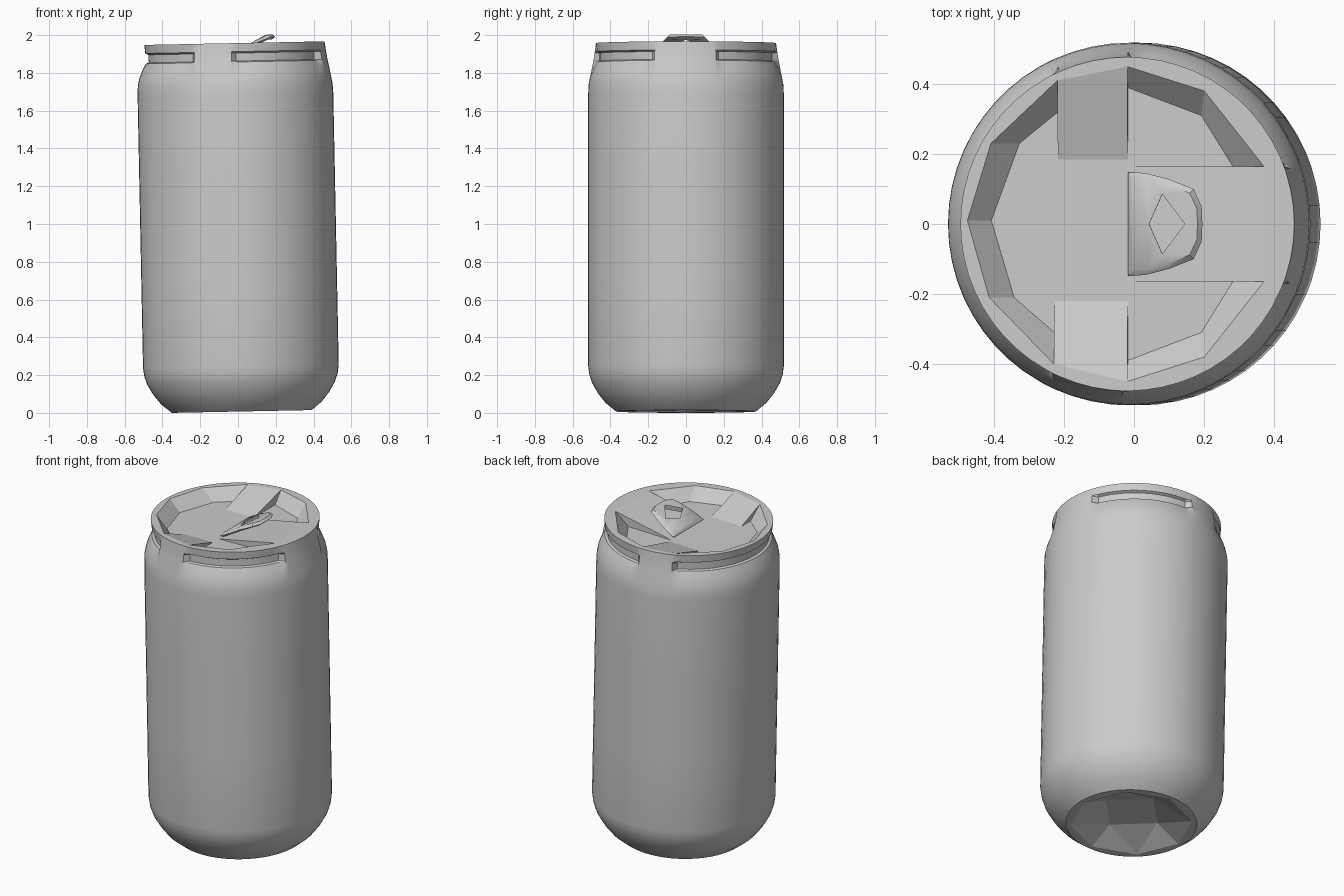
import bpy, bmesh, math
from mathutils import Vector

if "Cube" in bpy.data.objects:
    bpy.data.objects.remove(bpy.data.objects["Cube"])

metal = bpy.data.materials.new("grey metal")
metal.diffuse_color = (0.6, 0.6, 0.6, 1)
metal.use_nodes = True
metal.node_tree.nodes["Principled BSDF"].inputs["Base Color"].default_value = metal.diffuse_color
RIM, FLOOR, RIM_R, BASE_R = 1.95, 1.88, 0.477, 0.37


def lean(co):
    """The whole can tips slightly to the left."""
    x, y, z = co
    return Vector((x - 0.02 * (z - 1), y, z + 0.02 * x + 0.0075))


def finish(bm, name, smooth=None):
    bmesh.ops.remove_doubles(bm, verts=bm.verts, dist=0.0005)
    for v in bm.verts:
        v.co = lean(v.co)
    me = bpy.data.meshes.new(name)
    bm.to_mesh(me)
    bm.free()
    me.materials.append(metal)
    ob = bpy.data.objects.new(name, me)
    bpy.context.collection.objects.link(ob)
    if smooth:
        bpy.ops.object.select_all(action='DESELECT')
        ob.select_set(True)
        bpy.context.view_layer.objects.active = ob
        bpy.ops.object.shade_smooth_by_angle(angle=math.radians(smooth))
    return ob


def face(bm, *pts):
    bm.faces.new([bm.verts.new(p) for p in pts])


def loop(bm, pts):
    vs = [bm.verts.new(p) for p in pts]
    return [bm.edges.new((vs[i - 1], vs[i])) for i in range(len(vs))]


def at(pts, z):
    return [(x, y, z) for x, y in pts]


def circle(r, z, angles):
    return [(r * math.cos(math.radians(a)), r * math.sin(math.radians(a)), z) for a in angles]


def ring_plate(bm, outer, inner, up):
    """Flat plate between a round edge and an angular hole."""
    edges = loop(bm, outer) + loop(bm, inner)
    bmesh.ops.triangle_fill(bm, use_beauty=True, use_dissolve=False, edges=edges, normal=(0, 0, up))


# Body: turned profile whose neck groove is bridged at front, right and back
bands = [(-116, -92), (-20, 19), (90, 114)]
angles = set(range(-180, 180, 6))
for a, b in bands:
    angles = {t for t in angles if not (a - 5 < t < a or b < t < b + 5)}
    angles |= {a - 3, a, b, b + 3}
angles = sorted(angles)
lower = [(BASE_R, 0), (0.425, 0.045), (0.465, 0.095), (0.497, 0.15), (0.512, 0.195), (0.518, 0.24),
         (0.518, 0.7), (0.518, 1.2), (0.518, 1.68)]
groove = [(0.516, 1.73), (0.508, 1.77), (0.488, 1.82), (0.472, 1.85), (0.457, 1.855),
          (0.457, 1.897), (0.473, 1.905), (RIM_R, RIM)]
bridge = [(0.515, 1.73), (0.507, 1.77), (0.498, 1.82), (0.492, 1.85), (0.491, 1.855),
          (0.484, 1.897), (0.483, 1.905), (RIM_R, RIM)]
bm = bmesh.new()
cols = []
for a in angles:
    prof = lower + (bridge if any(p <= a <= q for p, q in bands) else groove)
    c, s = math.cos(math.radians(a)), math.sin(math.radians(a))
    cols.append([bm.verts.new((r * c, r * s, z)) for r, z in prof])
for i, nxt in enumerate(cols):
    col = cols[i - 1]
    for j in range(len(col) - 1):
        bm.faces.new((col[j], nxt[j], nxt[j + 1], col[j + 1]))
finish(bm, "can_body", 28)

# Lid: three angular wells with sloped walls, separated by ramps
left_rim = [(-0.2, 0.41), (-0.39, 0.23), (-0.457, 0.01), (-0.395, -0.21), (-0.21, -0.4)]
left_low = [(-0.2, 0.32), (-0.31, 0.23), (-0.39, 0.01), (-0.325, -0.21), (-0.21, -0.31)]
back_rim = [(0.39, 0.165), (0.22, 0.38), (0, 0.45)]
back_low = [(0.3, 0.165), (0.21, 0.31), (0, 0.39)]
front_rim = [(x, -y) for x, y in reversed(back_rim)]
front_low = [(x, -y) for x, y in reversed(back_low)]
wells = [(left_rim, left_low, (-0.2, 0.185), (-0.21, -0.22)),
         (back_rim, back_low, (0, 0.165), (0, 0.185)),
         (front_rim, front_low, (0, -0.22), (0, -0.165))]
bm = bmesh.new()
for rim, low, start, end in wells:
    hi, lo = at(rim, RIM), at(low, FLOOR)
    for i in range(len(rim) - 1):
        face(bm, hi[i], hi[i + 1], lo[i + 1], lo[i])
    s, e = (*start, FLOOR), (*end, FLOOR)
    face(bm, hi[0], lo[0], s)
    face(bm, hi[-1], e, lo[-1])
    face(bm, *lo, e, *([s] if start != end else []))
# centre panel and the three ramps
centre = at([(-0.2, 0.185), (-0.21, -0.22), (0, -0.22), (0, -0.165), (0, 0.165), (0, 0.185)], FLOOR)
face(bm, *centre)
face(bm, centre[0], centre[5], (0, 0.45, RIM), (-0.2, 0.41, RIM))
face(bm, centre[1], (-0.21, -0.4, RIM), (0, -0.45, RIM), centre[2])
face(bm, centre[3], (0.39, -0.165, RIM), (0.39, 0.165, RIM), centre[4])
ring_plate(bm, circle(RIM_R, RIM, angles), at(left_rim + front_rim + back_rim, RIM), 1)
for f in bm.faces:
    f.normal_update()
    if f.normal.z < -0.01:
        f.normal_flip()
finish(bm, "lid")

# Base: faceted hollow
bm = bmesh.new()
outer = circle(0.345, 0.0, range(0, 360, 45))
inner = circle(0.19, 0.075, range(0, 360, 90))
ring_plate(bm, circle(BASE_R, 0, angles), outer, -1)
for k in range(4):
    p, q = inner[k], inner[(k + 1) % 4]
    a, b, c = outer[2 * k], outer[2 * k + 1], outer[(2 * k + 2) % 8]
    face(bm, p, a, b)
    face(bm, p, b, q)
    face(bm, q, b, c)
face(bm, *inner)
for f in bm.faces:
    f.normal_update()
    if f.normal.z > 0:
        f.normal_flip()
finish(bm, "base")

# Pull tab: tilted plate with a diamond finger hole
half = [(0.215, 0), (0.213, 0.05), (0.19, 0.1), (0.12, 0.128), (0.05, 0.146), (0, 0.148)]
outline = half + [(x, -y) for x, y in reversed(half[1:])]
hole = [(0.165, 0), (0.1, 0.085), (0.062, 0), (0.1, -0.085)]


def tab_z(x, y):
    return 1.895 + 0.085 * min(x / 0.17, 1) - 0.2 * y * y


bm = bmesh.new()
mid = [(0.1 + (x - 0.1) * 0.88, y * 0.88) for x, y in outline]
for s in (1, -1):
    top = [(x, y, tab_z(x, y) + 0.013 * s) for x, y in mid]
    edge = [(x, y, tab_z(x, y)) for x, y in outline]
    ring_plate(bm, top, [(x, y, tab_z(x, y) + 0.013 * s) for x, y in hole], s)
    for i in range(len(top)):
        face(bm, edge[i - 1], edge[i], top[i], top[i - 1])
for i in range(4):
    (x, y), (u, v) = hole[i - 1], hole[i]
    face(bm, *[(px, py, tab_z(px, py) + d) for px, py, d in
               ((x, y, -0.013), (u, v, -0.013), (u, v, 0.013), (x, y, 0.013))])
bmesh.ops.remove_doubles(bm, verts=bm.verts, dist=0.0005)
bmesh.ops.recalc_face_normals(bm, faces=bm.faces)
finish(bm, "pull_tab", 40)
